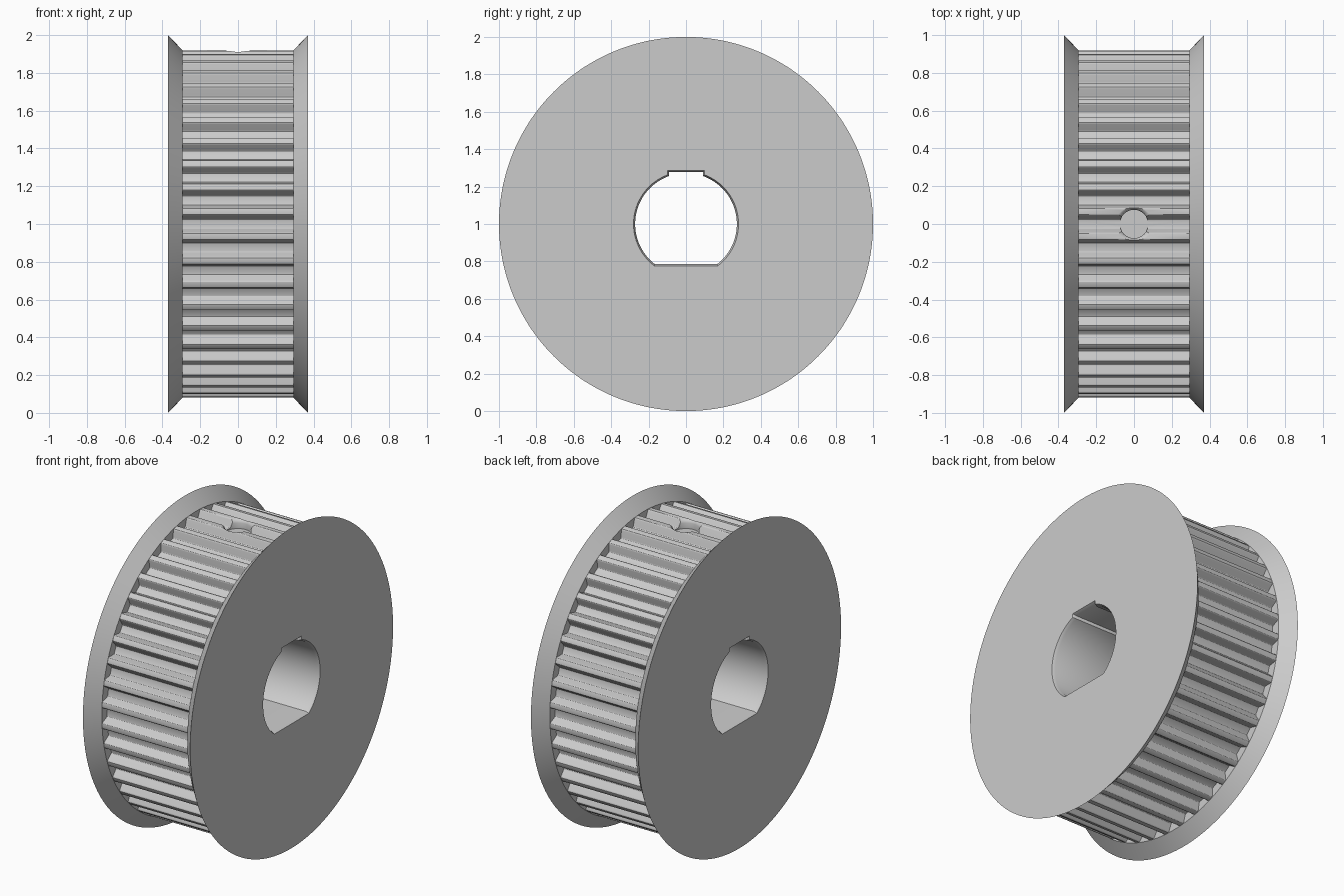
import bpy
import bmesh
from math import pi, sin, cos, atan2, sqrt

cube = bpy.data.objects.get("Cube")
if cube:
    bpy.data.objects.remove(cube, do_unlink=True)

AXIS_Z = 1.0
TEETH = 44

steel = bpy.data.materials.new("plain_grey")
steel.use_nodes = True
GREY = (0.6, 0.6, 0.6, 1)
steel.diffuse_color = GREY
steel.node_tree.nodes["Principled BSDF"].inputs["Base Color"].default_value = GREY


def loft(name, sections):
    """Closed solid skinned through loops of equal point count."""
    bm = bmesh.new()
    loops = [[bm.verts.new(p) for p in s] for s in sections]
    n = len(loops[0])
    for a, b in zip(loops, loops[1:]):
        for i in range(n):
            j = (i + 1) % n
            bm.faces.new((a[i], a[j], b[j], b[i]))
    bm.faces.new(loops[0])
    bm.faces.new(loops[-1])
    bmesh.ops.recalc_face_normals(bm, faces=bm.faces)
    mesh = bpy.data.meshes.new(name)
    bm.to_mesh(mesh)
    bm.free()
    mesh.materials.append(steel)
    obj = bpy.data.objects.new(name, mesh)
    bpy.context.collection.objects.link(obj)
    return obj


def along_x(x, outline):
    return [(x, y, AXIS_Z + z) for y, z in outline]


def circle(r, n=176):
    return [(r * sin(2 * pi * i / n), r * cos(2 * pi * i / n)) for i in range(n)]


def tooth_outline():
    # Half of one rounded trapezoid groove: (half width, radius)
    half = [(0.017, 0.868), (0.0225, 0.8695), (0.026, 0.873), (0.0275, 0.876),
            (0.0435, 0.911), (0.046, 0.9155), (0.05, 0.919), (0.0545, 0.92)]
    groove = [(-w, r) for w, r in reversed(half)] + half
    pts = []
    for k in range(TEETH):
        mid = 2 * pi * k / TEETH
        for w, r in groove:
            a = mid + w / r
            pts.append((r * sin(a), r * cos(a)))
        a = mid + pi / TEETH
        pts.append((0.92 * sin(a), 0.92 * cos(a)))
    return pts


def bore_outline(grow):
    # Round bore with a flat below and a shallow keyway above
    r, flat, key_w, key_top = 0.272 + grow, 0.215 + grow, 0.09 + grow, 0.277 + grow
    start = atan2(-flat, sqrt(r * r - flat * flat))
    end = atan2(sqrt(r * r - key_w * key_w), key_w)
    steps = 32
    side = [(r * cos(start + (end - start) * i / steps),
             r * sin(start + (end - start) * i / steps)) for i in range(steps + 1)]
    side.append((key_w, key_top))
    return side + [(-y, z) for y, z in reversed(side)]


def combine(target, tool, operation):
    tool.hide_render = True
    mod = target.modifiers.new(operation.lower(), 'BOOLEAN')
    mod.operation = operation
    mod.solver = 'EXACT'
    mod.object = tool
    bpy.context.view_layer.objects.active = target
    bpy.ops.object.modifier_apply(modifier=mod.name)
    bpy.data.objects.remove(tool, do_unlink=True)


# Toothed drum, running slightly into both flanges
teeth = tooth_outline()
pulley = loft("toothed_pulley", [along_x(x, teeth) for x in (-0.33, 0.33)])

# Flared flanges
for side, name in ((1, "left_flange"), (-1, "right_flange")):
    flange = loft(name, [along_x(side * 0.295, circle(0.921)),
                         along_x(side * 0.37, circle(1.0))])
    combine(pulley, flange, 'UNION')

# Keyed bore with chamfered mouths
bore = loft("bore_cutter", [along_x(x, bore_outline(g)) for x, g in
                            ((-0.392, 0.02), (-0.352, 0), (0.352, 0), (0.392, 0.02))])
combine(pulley, bore, 'DIFFERENCE')

# Shallow round recess with a softened rim on top
recess = loft("recess_cutter", [[(x, y, z) for x, y in circle(r, 48)] for r, z in
                                ((0.075, 1.86), (0.075, 1.895), (0.08, 1.907),
                                 (0.09, 1.915), (0.105, 1.922))])
combine(pulley, recess, 'DIFFERENCE')

# Smooth curves, sharp edges
bpy.ops.object.select_all(action='DESELECT')
pulley.select_set(True)
bpy.context.view_layer.objects.active = pulley
bpy.ops.object.shade_smooth_by_angle(angle=pi / 6)
